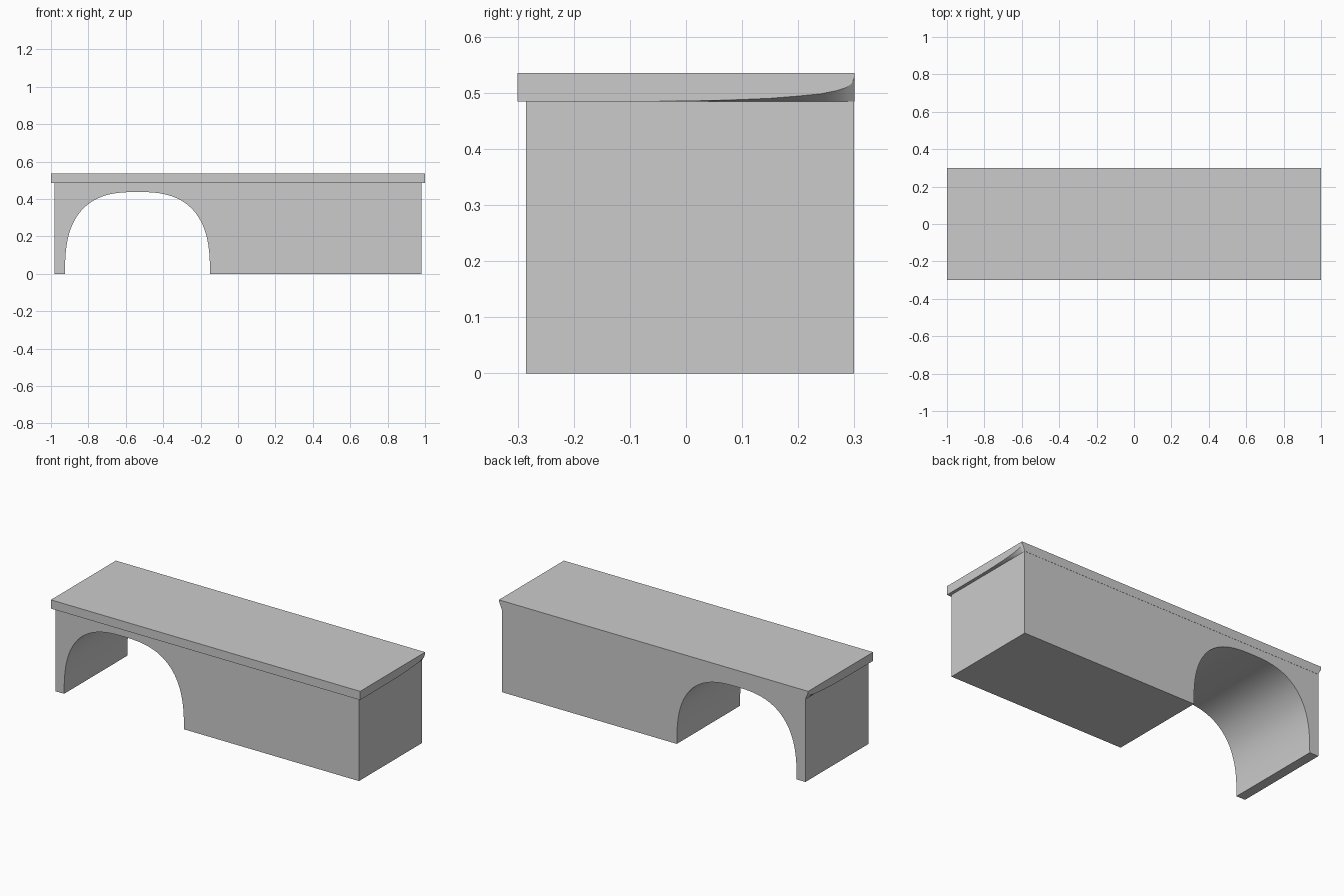
import bpy, bmesh, math

if "Cube" in bpy.data.objects:
    bpy.data.objects.remove(bpy.data.objects["Cube"])

X, XB = 1.0, 0.982            # half length of top and body
Z0, Z1 = 0.484, 0.535         # underside and upper face of top


def finish(name, bm):
    bmesh.ops.recalc_face_normals(bm, faces=bm.faces)
    me = bpy.data.meshes.new(name)
    bm.to_mesh(me)
    bm.free()
    ob = bpy.data.objects.new(name, me)
    bpy.context.collection.objects.link(ob)
    bpy.ops.object.select_all(action='DESELECT')
    bpy.context.view_layer.objects.active = ob
    ob.select_set(True)
    bpy.ops.object.shade_smooth_by_angle(angle=math.radians(30))
    return ob


def loft(name, sections):
    """Join equal-length closed sections and cap both ends."""
    bm = bmesh.new()
    rings = [[bm.verts.new(p) for p in s] for s in sections]
    for a, b in zip(rings, rings[1:]):
        for i in range(len(a)):
            j = (i + 1) % len(a)
            bm.faces.new((a[i], a[j], b[j], b[i]))
    bm.faces.new(rings[0])
    bm.faces.new(rings[-1])
    return finish(name, bm)


# body: block profile with a squarish arch opening, run front to back
def spow(v, n):
    return math.copysign(abs(v) ** (2 / n), v)


N = 48
arch = []
for i in range(N + 1):
    t = math.pi * i / N
    c = 0.0 if i == N // 2 else math.cos(t)
    s = 0.0 if i in (0, N) else math.sin(t)
    arch.append((-0.5375 - 0.3875 * spow(c, 2.7), 0.437 * spow(s, 2.7)))
arch.reverse()
profile = [(-XB, 0), (-XB, Z0), (XB, Z0), (XB, 0)] + arch
loft("body", [[(x, y, z) for x, z in profile] for y in (-0.285, 0.299)])

# top slab: end overhangs have a lower edge that sweeps up toward the back
edge = [(-0.3, 0), (-0.2, 0), (0, 0.001), (0.08, 0.003), (0.15, 0.006), (0.2, 0.010),
        (0.24, 0.014), (0.27, 0.020), (0.285, 0.025), (0.295, 0.032), (0.3, 0.043)]
loft("top_slab", [[(-XB, y, Z0), (-X, y, Z0 + h), (-X, y, Z1),
                   (X, y, Z1), (X, y, Z0 + h), (XB, y, Z0)] for y, h in edge])
